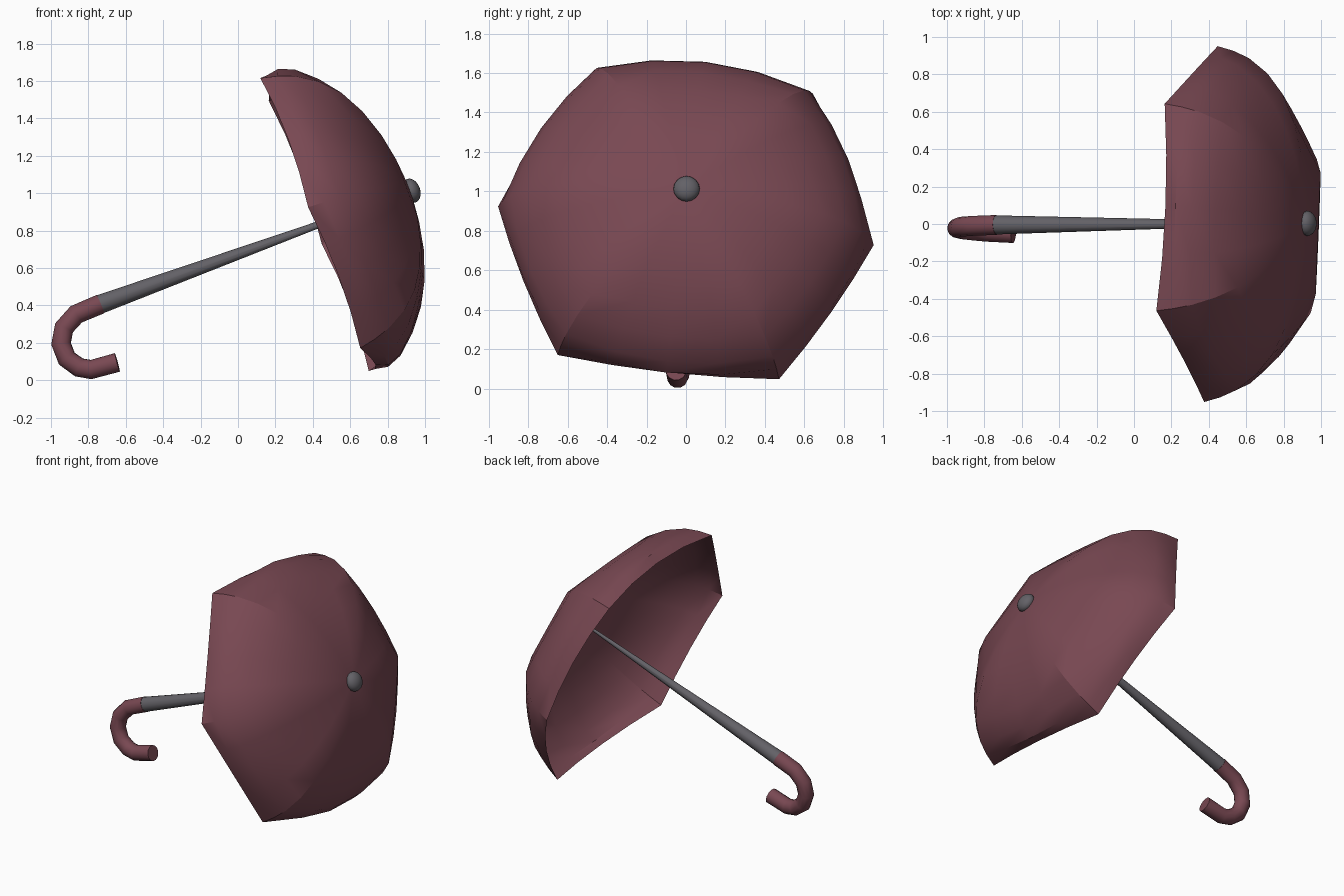
import bpy, bmesh, math
from mathutils import Vector

if "Cube" in bpy.data.objects:
    bpy.data.objects.remove(bpy.data.objects["Cube"])

AXIS = Vector((0.938, 0, 0.347))      # shaft direction, towards the tip
UP = Vector((-0.347, 0, 0.938))
SIDE = Vector((0, 1, 0))
RIM = Vector((0.41, 0.0, 0.83))       # centre of the canopy opening


def at(h, flat):
    """Point at height h along the axis, offset in the canopy plane."""
    return RIM + AXIS * h + SIDE * flat.x + UP * flat.y


def material(name, col):
    m = bpy.data.materials.new(name)
    m.diffuse_color = (*col, 1)
    m.use_nodes = True
    m.node_tree.nodes["Principled BSDF"].inputs["Base Color"].default_value = m.diffuse_color
    return m


def smooth(ob, angle):
    bpy.ops.object.select_all(action='DESELECT')
    ob.select_set(True)
    bpy.context.view_layer.objects.active = ob
    bpy.ops.object.shade_smooth_by_angle(angle=math.radians(angle))


maroon = material("maroon", (0.19, 0.065, 0.085))
grey = material("grey", (0.125, 0.12, 0.135))

# Canopy: six ribs with cloth stretched between them, bulging towards the rim
ribs = [math.radians(a) for a in (174, 119, 47.8, -6.5, -60.5, -132.8)]
profile = [(0.2, 0.53), (0.372, 0.502), (0.55, 0.45), (0.7, 0.38),
           (0.81, 0.29), (0.893, 0.18), (0.932, 0.09), (0.957, 0.0)]
bulge = [0, 0, 0.005, 0.02, 0.06, 0.09, 0.09, 0.045]
lift = [0, 0, 0, 0, 0, 0.01, 0.02, 0.045]
STEPS = 4
bm = bmesh.new()
apex = bm.verts.new(at(0.545, Vector((0, 0))))
rings = []
for (r, h), b, up in zip(profile, bulge, lift):
    ring = []
    for k in range(6):
        d0, d1 = [Vector((math.cos(a), math.sin(a)))
                  for a in (ribs[k], ribs[(k + 1) % 6])]
        mid = (d0 + d1) / 2
        scale = (1 - mid.length) / 0.19
        for j in range(STEPS):
            s = j / STEPS
            w = 4 * s * (1 - s) * scale
            flat = d0.lerp(d1, s) * r + mid.normalized() * b * w
            ring.append(bm.verts.new(at(h + up * w, flat)))
    rings.append(ring)
n = 6 * STEPS
for i in range(n):
    j = (i + 1) % n
    bm.faces.new((apex, rings[0][j], rings[0][i]))
    for a, b in zip(rings, rings[1:]):
        bm.faces.new((a[i], a[j], b[j], b[i]))
bmesh.ops.recalc_face_normals(bm, faces=bm.faces)
if sum(f.normal.dot(AXIS) for f in bm.faces) < 0:
    bmesh.ops.reverse_faces(bm, faces=bm.faces)
mesh = bpy.data.meshes.new("canopy")
bm.to_mesh(mesh)
bm.free()
canopy = bpy.data.objects.new("canopy", mesh)
bpy.context.collection.objects.link(canopy)
mesh.materials.append(maroon)
smooth(canopy, 30)

# Tapered shaft
start, end = Vector((-0.74, -0.005, 0.405)), Vector((0.92, 0.005, 1.01))
tilt = (end - start).to_track_quat('Z', 'Y').to_euler()
bpy.ops.mesh.primitive_cone_add(vertices=12, radius1=0.051, radius2=0.005,
                                depth=(end - start).length,
                                location=(start + end) / 2, rotation=tilt)
shaft = bpy.context.object
shaft.name = "shaft"
shaft.data.materials.append(grey)
smooth(shaft, 40)

# Flattened ball at the tip
bpy.ops.mesh.primitive_uv_sphere_add(segments=16, ring_count=10, radius=1,
                                     location=(0.927, 0.003, 1.013), rotation=tilt)
knob = bpy.context.object
knob.name = "tip_knob"
knob.scale = (0.067, 0.067, 0.047)
knob.data.materials.append(grey)
smooth(knob, 60)

# Hooked handle swept along a short path
path = [(-0.735, -0.005, 0.407), (-0.865, -0.01, 0.352), (-0.93, -0.015, 0.28),
        (-0.946, -0.022, 0.195), (-0.915, -0.03, 0.115), (-0.85, -0.037, 0.068),
        (-0.785, -0.043, 0.057), (-0.645, -0.05, 0.095)]
curve = bpy.data.curves.new("handle", 'CURVE')
curve.dimensions = '3D'
curve.bevel_depth = 0.053
curve.bevel_resolution = 4
curve.use_fill_caps = True
spline = curve.splines.new('POLY')
spline.points.add(len(path) - 1)
for p, co in zip(spline.points, path):
    p.co = (*co, 1)
handle = bpy.data.objects.new("handle", curve)
bpy.context.collection.objects.link(handle)
curve.materials.append(maroon)
bpy.ops.object.select_all(action='DESELECT')
handle.select_set(True)
bpy.context.view_layer.objects.active = handle
bpy.ops.object.convert(target='MESH')
smooth(bpy.context.object, 50)
